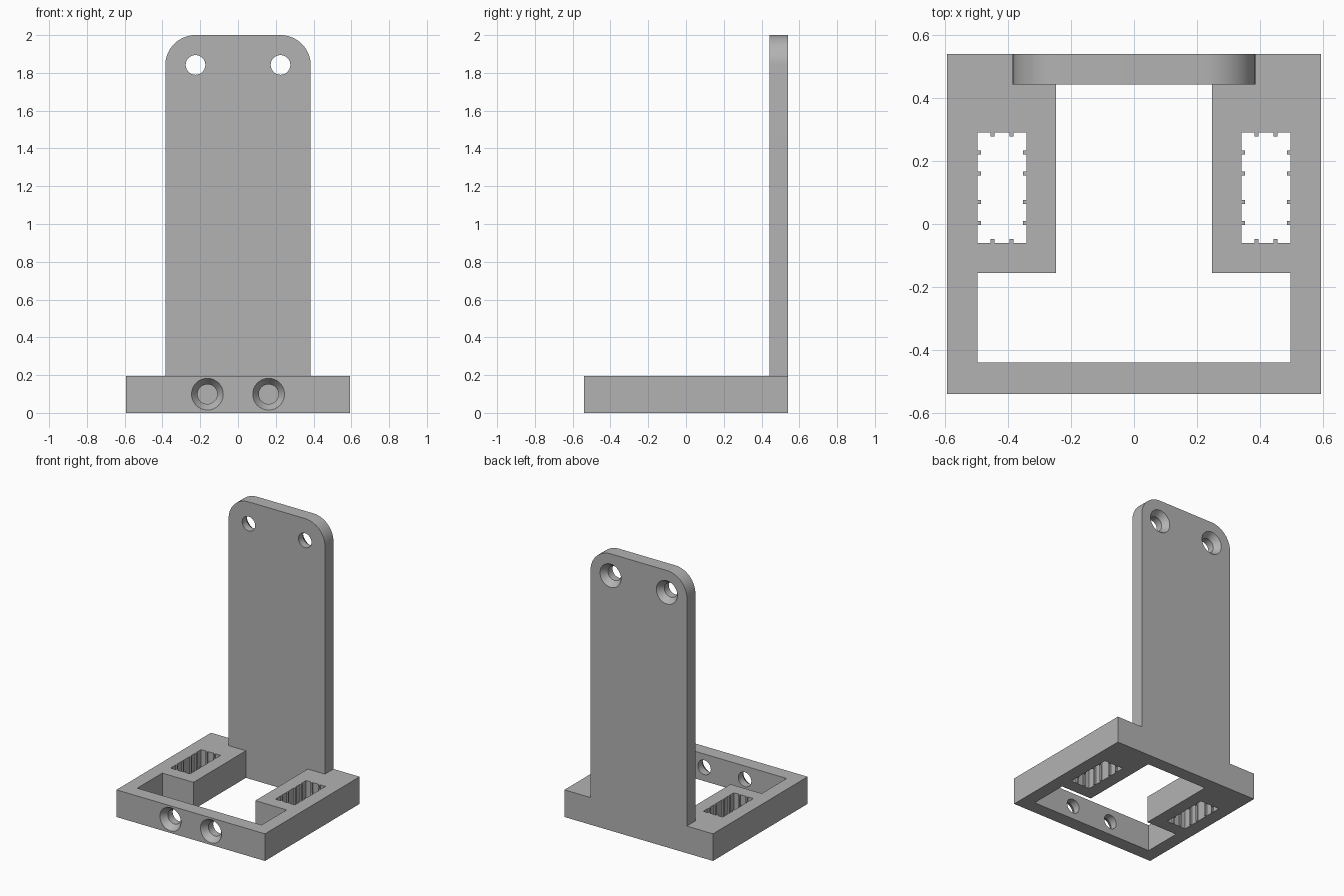
import bpy, bmesh
from math import sin, cos, pi, radians
from mathutils import Vector, Matrix

cube = bpy.data.objects.get("Cube")
if cube:
    bpy.data.objects.remove(cube, do_unlink=True)

grey = bpy.data.materials.new("plain grey")
grey.use_nodes = True
colour = (0.45, 0.45, 0.45, 1)
grey.diffuse_color = colour
grey.node_tree.nodes["Principled BSDF"].inputs["Base Color"].default_value = colour

W, D, H = 0.594, 0.54, 0.196     # base half width, half depth, height
WALL = 0.097                     # wall and upright thickness


def to_object(name, bm):
    bmesh.ops.recalc_face_normals(bm, faces=bm.faces[:])
    mesh = bpy.data.meshes.new(name)
    bm.to_mesh(mesh)
    bm.free()
    mesh.materials.append(grey)
    obj = bpy.data.objects.new(name, mesh)
    bpy.context.collection.objects.link(obj)
    return obj


def prism(name, points, vector):
    bm = bmesh.new()
    face = bm.faces.new([bm.verts.new(p) for p in points])
    out = bmesh.ops.extrude_face_region(bm, geom=[face])
    moved = [v for v in out["geom"] if isinstance(v, bmesh.types.BMVert)]
    bmesh.ops.translate(bm, verts=moved, vec=vector)
    return to_object(name, bm)


def block(name, x0, x1, y0, y1, z0, z1):
    pts = [(x0, y0, z0), (x1, y0, z0), (x1, y1, z0), (x0, y1, z0)]
    return prism(name, pts, (0, 0, z1 - z0))


def combine(target, other, operation):
    mod = target.modifiers.new("combine", "BOOLEAN")
    mod.operation, mod.object, mod.solver = operation, other, "EXACT"
    bpy.context.view_layer.objects.active = target
    bpy.ops.object.modifier_apply(modifier=mod.name)
    bpy.data.objects.remove(other, do_unlink=True)


def screw_cutter(x, z, y_face, inward):
    """Countersunk hole: wide at the outer face, narrow through the wall."""
    wide, narrow, sink, n = 0.084, 0.052, 0.045, 40
    stations = [(-0.01, wide), (0, wide), (sink, narrow), (WALL + 0.02, narrow)]
    bm = bmesh.new()
    rings = [[bm.verts.new((x + r * cos(2 * pi * i / n), y_face + inward * d,
                            z + r * sin(2 * pi * i / n))) for i in range(n)]
             for d, r in stations]
    for a, b in zip(rings, rings[1:]):
        for i in range(n):
            j = (i + 1) % n
            bm.faces.new((a[i], a[j], b[j], b[i]))
    bm.faces.new(rings[0])
    bm.faces.new(rings[-1])
    return to_object("screw_cutter", bm)


def socket_cutter(cx, cy):
    """Rectangle whose sides are notched, leaving small upright ribs."""
    hx, hy, half, depth = 0.078, 0.175, 0.006, 0.012
    long_ribs, short_ribs = (-0.112, -0.045, 0.045, 0.112), (-0.03, 0.03)
    sides = [(hx, hy, short_ribs), (hy, hx, long_ribs)] * 2
    pts = []
    for k, (along, away, ribs) in enumerate(sides):
        path = [(-along, -away)]
        for r in ribs:
            path += [(r - half, -away), (r - half, depth - away),
                     (r + half, depth - away), (r + half, -away)]
        turn = Matrix.Rotation(k * pi / 2, 2)
        for p in path:
            q = turn @ Vector(p)
            pts.append((cx + q.x, cy + q.y, -0.05))
    return prism("socket_cutter", pts, (0, 0, H + 0.1))


# Base frame with a T-shaped opening
bracket = block("bracket", -W, W, -D, D, 0, H)
inner, front, step, slot = W - WALL, -D + WALL + 0.003, -0.155, 0.247
opening = [(-inner, front), (inner, front), (inner, step), (slot, step),
           (slot, D - WALL), (-slot, D - WALL), (-slot, step), (-inner, step)]
combine(bracket, prism("opening_cutter", [(x, y, -0.05) for x, y in opening],
                       (0, 0, H + 0.1)), "DIFFERENCE")

# Ribbed sockets
for side in (-1, 1):
    combine(bracket, socket_cutter(side * 0.419, 0.115), "DIFFERENCE")

# Upright with rounded top corners
half, top, radius, steps = 0.385, 2.0, 0.16, 16
outline = [(-half, H / 2), (half, H / 2)]
for side, start in ((1, 0), (-1, pi / 2)):
    for i in range(steps + 1):
        a = start + pi / 2 * i / steps
        outline.append((side * (half - radius) + radius * cos(a),
                        top - radius + radius * sin(a)))
upright = prism("upright", [(x, D - WALL, z) for x, z in outline], (0, WALL, 0))
combine(bracket, upright, "UNION")

# Countersunk holes: front of the base, back of the upright
for side in (-1, 1):
    combine(bracket, screw_cutter(side * 0.162, 0.099, -D, 1), "DIFFERENCE")
    combine(bracket, screw_cutter(side * 0.225, 1.842, D, -1), "DIFFERENCE")

# Smooth curves, crisp edges
bpy.ops.object.select_all(action="DESELECT")
bracket.select_set(True)
bpy.context.view_layer.objects.active = bracket
bpy.ops.object.shade_smooth_by_angle(angle=radians(25))
